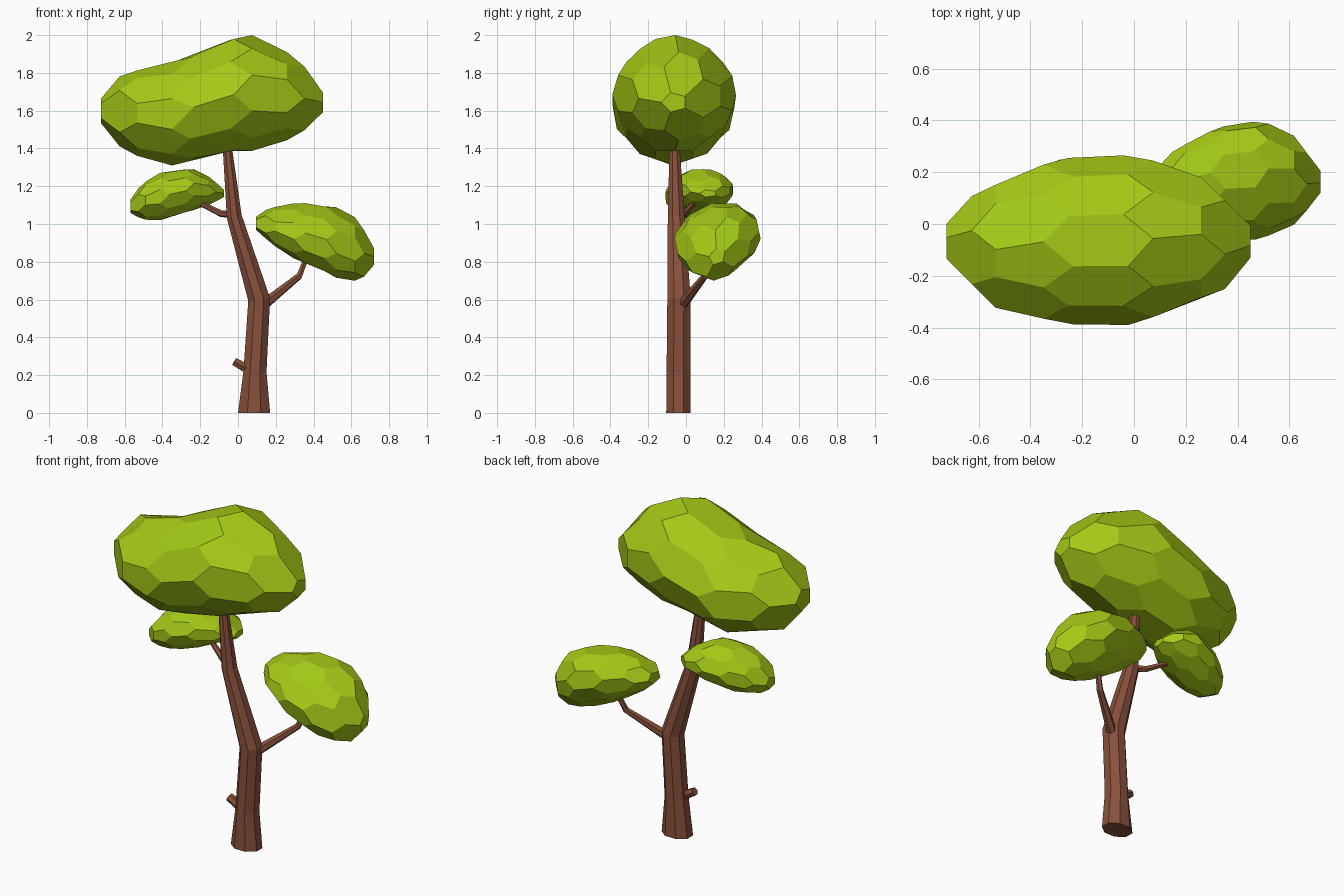
import bpy, bmesh, math
from mathutils import Vector

if "Cube" in bpy.data.objects:
    bpy.data.objects.remove(bpy.data.objects["Cube"])


def material(name, rgb):
    m = bpy.data.materials.new(name)
    m.diffuse_color = (*rgb, 1)
    m.use_nodes = True
    m.node_tree.nodes["Principled BSDF"].inputs["Base Color"].default_value = m.diffuse_color
    return m


BARK = material("bark", (0.25, 0.082, 0.045))
LEAF = material("leaf", (0.37, 0.58, 0.008))


def add_object(name, verts, faces, mat):
    me = bpy.data.meshes.new(name)
    me.from_pydata(verts, [], faces)
    bm = bmesh.new()
    bm.from_mesh(me)
    bmesh.ops.recalc_face_normals(bm, faces=bm.faces[:])
    bm.to_mesh(me)
    bm.free()
    me.materials.append(mat)
    ob = bpy.data.objects.new(name, me)
    bpy.context.collection.objects.link(ob)
    return ob


def limb(name, rings, sides):
    """Tapered faceted tube; rings are (x, y, z, radius_x, radius_y)."""
    pts = [Vector(r[:3]) for r in rings]
    verts, faces = [], []
    for i, (p, r) in enumerate(zip(pts, rings)):
        tangent = pts[min(i + 1, len(pts) - 1)] - pts[max(i - 1, 0)]
        if p.z == 0:
            tangent = Vector((0, 0, 1))  # keep the foot flat on the ground
        q = Vector((0, 0, 1)).rotation_difference(tangent)
        for k in range(sides):
            a = math.tau * (k + 0.5) / sides
            verts.append(p + q @ Vector((r[3] * math.cos(a), r[4] * math.sin(a), 0)))
    for i in range(len(rings) - 1):
        for k in range(sides):
            a, b = i * sides + k, i * sides + (k + 1) % sides
            faces.append((a, b, b + sides, a + sides))
    faces.append(tuple(range(sides)))
    faces.append(tuple(range(len(verts) - sides, len(verts))))
    return add_object(name, verts, faces, BARK)


def goldberg():
    """Ball of pentagons and hexagons (dual of an icosphere), a pentagon facing each x end."""
    bm = bmesh.new()
    bmesh.ops.create_icosphere(bm, subdivisions=2, radius=1)
    bm.faces.ensure_lookup_table()
    verts = []
    for f in bm.faces:
        c = f.calc_center_median().normalized()
        verts.append(Vector((c.z, c.x, c.y)))
    faces = []
    for v in bm.verts:
        n = v.co.normalized()
        u = n.orthogonal().normalized()
        w = n.cross(u)
        ring = sorted(v.link_faces, key=lambda f: math.atan2(
            f.calc_center_median().dot(w), f.calc_center_median().dot(u)))
        faces.append(tuple(f.index for f in ring))
    bm.free()
    return verts, faces


def sample(stations, x):
    for a, b in zip(stations, stations[1:]):
        if x <= b[0]:
            t = max(0, (x - a[0]) / (b[0] - a[0]))
            return [p + (q - p) * t for p, q in zip(a[1:], b[1:])]
    return stations[-1][1:]


def crown(name, stations, lean=0.0, pinch=0.05):
    """Faceted ball shaped by stations (x, top z, bottom z, y min, y max)."""
    ball, faces = goldberg()
    x0, x1 = stations[0][0], stations[-1][0]
    reach = max(v.x for v in ball)
    verts = []
    for v in ball:
        x = (x0 + x1) / 2 + (x1 - x0) / 2 * v.x / reach
        top, bot, ya, yb = sample(stations, x)
        r = math.hypot(v.y, v.z)
        cy, cz = v.y / r, v.z / r
        k = 1 - pinch * (2 * cy * cz) ** 2
        verts.append(Vector((x, (ya + yb) / 2 + (yb - ya) / 2 * k * (cy + lean * cz),
                             (top + bot) / 2 + (top - bot) / 2 * k * cz)))
    # stretch to the exact overall extents
    limits = {1: (min(s[3] for s in stations), max(s[4] for s in stations)),
              2: (min(s[2] for s in stations), max(s[1] for s in stations))}
    for axis, (lo, hi) in limits.items():
        a, b = min(v[axis] for v in verts), max(v[axis] for v in verts)
        for v in verts:
            v[axis] = lo + (v[axis] - a) * (hi - lo) / (b - a)
    return add_object(name, verts, faces, LEAF)


# Trunk with its bend
limb("trunk", [(0.085, -0.04, 0, 0.092, 0.07), (0.09, -0.04, 0.22, 0.066, 0.068),
               (0.112, -0.037, 0.60, 0.063, 0.067), (-0.02, -0.052, 1.04, 0.043, 0.048),
               (-0.055, -0.06, 1.39, 0.027, 0.03)], 8)

# Side branches and the broken stub
limb("right_branch", [(0.12, -0.03, 0.56, 0.03, 0.03), (0.325, 0.10, 0.725, 0.018, 0.018),
                      (0.365, 0.13, 0.83, 0.014, 0.014)], 6)
limb("left_branch", [(-0.02, -0.04, 1.05, 0.022, 0.022), (-0.09, -0.01, 1.055, 0.018, 0.018),
                     (-0.22, 0.05, 1.12, 0.014, 0.014)], 6)
limb("stub", [(0.08, -0.05, 0.215, 0.028, 0.028), (-0.02, -0.055, 0.272, 0.024, 0.024)], 6)

# Foliage
crown("top_crown", [
    (-0.725, 1.67, 1.53, -0.15, 0.0), (-0.65, 1.79, 1.41, -0.26, 0.09),
    (-0.53, 1.815, 1.36, -0.335, 0.18), (-0.36, 1.85, 1.31, -0.385, 0.25),
    (-0.03, 2.0, 1.37, -0.39, 0.265), (0.08, 2.0, 1.39, -0.38, 0.265),
    (0.24, 1.925, 1.435, -0.32, 0.20), (0.36, 1.84, 1.49, -0.245, 0.13),
    (0.45, 1.70, 1.59, -0.13, 0.01)])
crown("right_crown", [
    (0.095, 1.03, 0.96, 0.10, 0.22), (0.15, 1.07, 0.91, 0.03, 0.28),
    (0.25, 1.09, 0.84, -0.03, 0.34), (0.37, 1.11, 0.775, -0.06, 0.385),
    (0.47, 1.09, 0.735, -0.06, 0.395), (0.55, 1.07, 0.705, -0.035, 0.38),
    (0.63, 1.02, 0.70, 0.0, 0.33), (0.68, 0.95, 0.72, 0.07, 0.27),
    (0.72, 0.87, 0.78, 0.12, 0.21)], lean=0.2, pinch=0.03)
crown("left_crown", [
    (-0.57, 1.13, 1.06, -0.03, 0.06), (-0.52, 1.20, 1.03, -0.09, 0.13),
    (-0.43, 1.26, 1.02, -0.11, 0.19), (-0.30, 1.29, 1.05, -0.10, 0.24),
    (-0.21, 1.28, 1.085, -0.06, 0.25), (-0.13, 1.23, 1.11, 0.01, 0.22),
    (-0.075, 1.18, 1.14, 0.07, 0.16)], pinch=0.03)
